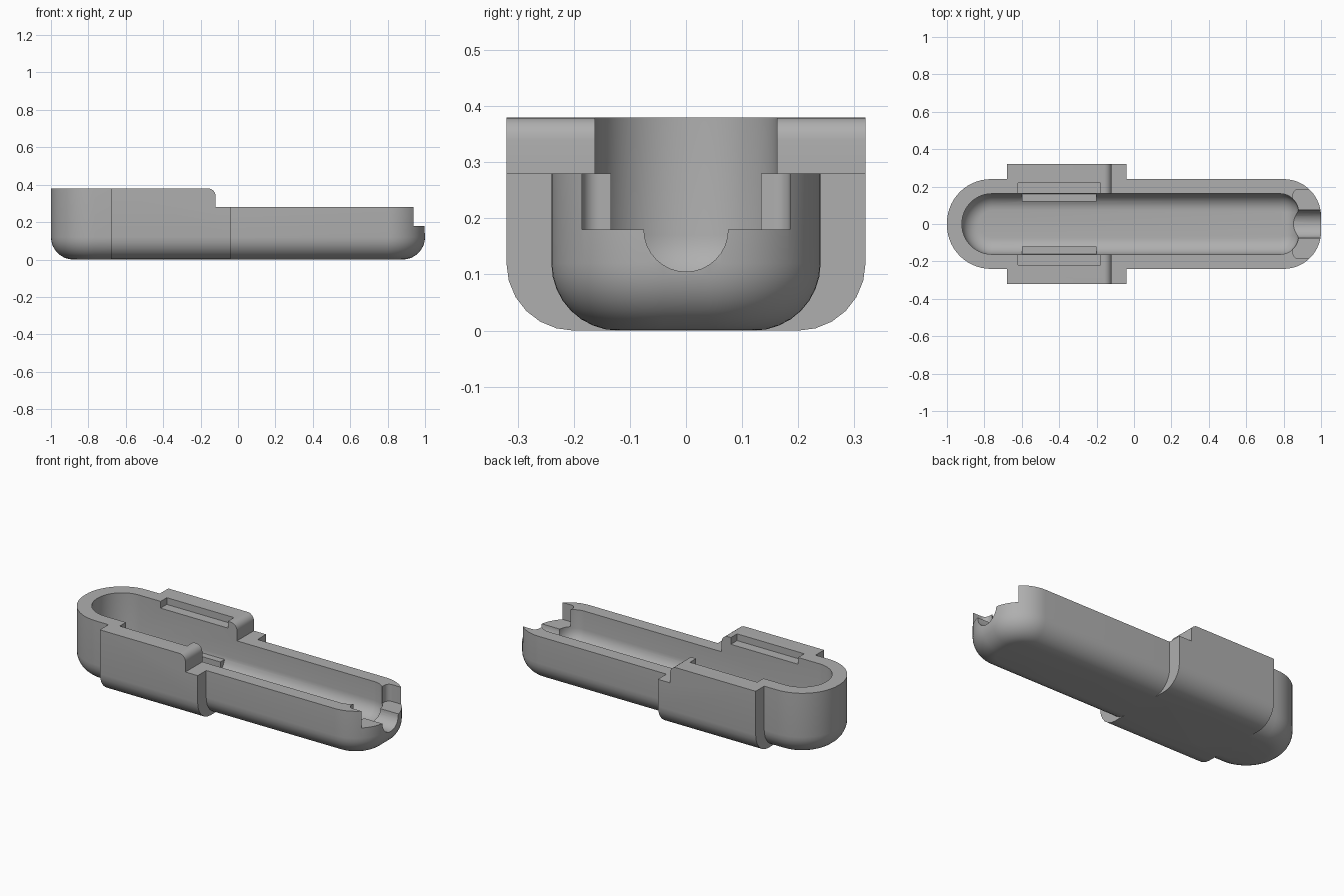
import bpy, bmesh
from math import sin, cos, pi

cube = bpy.data.objects.get("Cube")
if cube:
    bpy.data.objects.remove(cube)

grey = bpy.data.materials.new("light grey")
grey.use_nodes = True
grey.diffuse_color = (0.43, 0.43, 0.43, 1)
grey.node_tree.nodes["Principled BSDF"].inputs["Base Color"].default_value = (0.43, 0.43, 0.43, 1)


def loft(name, rings):
    """Closed solid through rings of equal point count."""
    bm = bmesh.new()
    loops = [[bm.verts.new(p) for p in ring] for ring in rings]
    n = len(loops[0])
    for a, b in zip(loops, loops[1:]):
        for i in range(n):
            j = (i + 1) % n
            bm.faces.new((a[i], a[j], b[j], b[i]))
    bm.faces.new(loops[0][::-1])
    bm.faces.new(loops[-1])
    bmesh.ops.recalc_face_normals(bm, faces=bm.faces)
    mesh = bpy.data.meshes.new(name)
    bm.to_mesh(mesh)
    bm.free()
    mesh.materials.append(grey)
    obj = bpy.data.objects.new(name, mesh)
    bpy.context.collection.objects.link(obj)
    return obj


def arc(cx, cy, r, start, end, steps):
    return [(cx + r * cos(start + (end - start) * i / steps),
             cy + r * sin(start + (end - start) * i / steps)) for i in range(steps + 1)]


def outline(x0, x1, w, r_left, r_right):
    """Rectangle with separately rounded left and right ends."""
    pts = []
    for sx, sy, start in ((1, 1, 0), (-1, 1, 0.5), (-1, -1, 1), (1, -1, 1.5)):
        r = r_right if sx > 0 else r_left
        cx = x1 - r if sx > 0 else x0 + r
        pts += arc(cx, sy * (w - r), r, start * pi, (start + 0.5) * pi, 14)
    return pts


def tub(name, x0, x1, w, r_left, r_right, z0, z1, fillet):
    """Round-ended solid with a filleted bottom edge."""
    rings = []
    for i in range(9):
        t = i / 8 * pi / 2
        d = fillet * (1 - sin(t))
        z = z0 + fillet * (1 - cos(t))
        pts = outline(x0 + d, x1 - d, w - d, r_left - d, r_right - d)
        rings.append([(x, y, z) for x, y in pts])
    rings.append([(x, y, z1) for x, y, _ in rings[-1]])
    return loft(name, rings)


def box(name, x0, x1, y0, y1, z0, z1):
    corners = ((x0, y0), (x1, y0), (x1, y1), (x0, y1))
    return loft(name, [[(x, y, z) for x, y in corners] for z in (z0, z1)])


def combine(target, tool, operation):
    mod = target.modifiers.new(tool.name, 'BOOLEAN')
    mod.operation = operation
    mod.solver = 'EXACT'
    mod.object = tool
    bpy.context.view_layer.objects.active = target
    bpy.ops.object.modifier_apply(modifier=mod.name)
    bpy.data.objects.remove(tool)


# Long hull and the wider grip block
case = tub("case", -1, 1, 0.24, 0.235, 0.2, 0, 0.5, 0.12)
section = ([(0.32, 0.5), (-0.32, 0.5)]
           + arc(-0.2, 0.12, 0.12, pi, 1.5 * pi, 6)
           + arc(0.2, 0.12, 0.12, 1.5 * pi, 2 * pi, 6))
block = loft("grip_block", [[(x, y, z) for y, z in section] for x in (-0.68, -0.04)])
combine(case, block, 'UNION')

# Stepped top with a rounded shoulder
step = ([(-1.2, 0.6), (-1.2, 0.38)] + arc(-0.16, 0.34, 0.04, pi / 2, 0, 6)
        + [(-0.12, 0.28), (1.2, 0.28), (1.2, 0.6)])
combine(case, loft("top_cut", [[(x, y, z) for x, z in step] for y in (-0.5, 0.5)]), 'DIFFERENCE')

# Inner trough
combine(case, tub("trough", -0.92, 0.88, 0.162, 0.16, 0.1, 0.08, 0.7, 0.09), 'DIFFERENCE')

# Open end: wide notch and round groove
notch = outline(0.85, 1.3, 0.185, 0.03, 0.03)
combine(case, loft("end_notch", [[(x, y, z) for x, y in notch] for z in (0.18, 0.7)]), 'DIFFERENCE')
groove = arc(0, 0.18, 0.075, 0, 2 * pi, 32)[:-1]
combine(case, loft("end_groove", [[(x, y, z) for y, z in groove] for x in (0.8, 1.2)]), 'DIFFERENCE')

# Shallow rim pockets and low inner ledges on both sides
for side in (-1, 1):
    y0, y1 = sorted((side * 0.15, side * 0.22))
    combine(case, box("rim_pocket", -0.62, -0.18, y0, y1, 0.34, 0.6), 'DIFFERENCE')
    y0, y1 = sorted((side * 0.12, side * 0.18))
    combine(case, box("inner_ledge", -0.6, -0.2, y0, y1, 0.06, 0.15), 'UNION')

bpy.ops.object.select_all(action='DESELECT')
case.select_set(True)
bpy.context.view_layer.objects.active = case
bpy.ops.object.shade_smooth_by_angle(angle=pi / 6)
